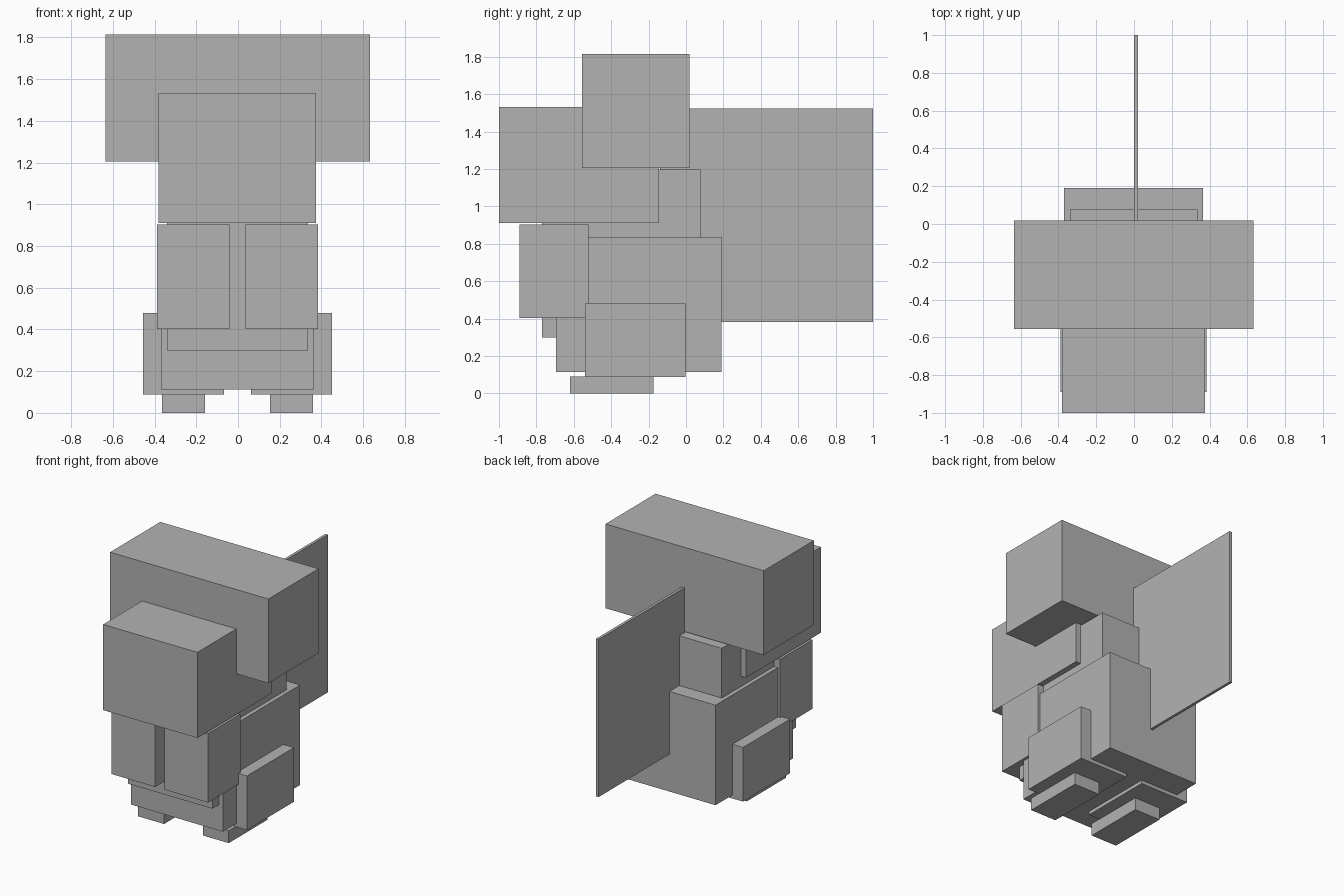
import bpy
from mathutils import Vector

default_cube = bpy.data.objects.get("Cube")
if default_cube:
    bpy.data.objects.remove(default_cube, do_unlink=True)

# Single flat colour
grey = bpy.data.materials.new("plain grey")
grey.use_nodes = True
grey.diffuse_color = (0.45, 0.45, 0.45, 1)
shader = next(n for n in grey.node_tree.nodes if n.type == "BSDF_PRINCIPLED")
shader.inputs["Base Color"].default_value = grey.diffuse_color


def block(name, x, y, z):
    """Box spanning the given (low, high) range on each axis."""
    low, high = Vector((x[0], y[0], z[0])), Vector((x[1], y[1], z[1]))
    bpy.ops.mesh.primitive_cube_add(size=1)
    part = bpy.context.object
    part.name = part.data.name = name
    for v in part.data.vertices:
        v.co = (low + high) / 2 + v.co * (high - low)
    part.data.materials.append(grey)


def pair(name, x, y, z):
    """Matching blocks on the left (+x) and right (-x)."""
    block("left_" + name, x, y, z)
    block("right_" + name, (-x[1] - 0.005, -x[0] - 0.005), y, z)


# Head with the wide block across its back
block("head", (-0.38, 0.375), (-1.0, -0.145), (0.91, 1.53))
block("ears", (-0.635, 0.632), (-0.555, 0.018), (1.205, 1.815))

# Inner torso, lower body and thin upright tail plate
block("torso", (-0.34, 0.335), (-0.77, 0.077), (0.3, 1.197))
block("body", (-0.37, 0.365), (-0.695, 0.19), (0.113, 0.837))
block("tail", (0.0, 0.02), (-0.14, 1.0), (0.382, 1.523))

# Limbs
pair("arm", (0.035, 0.384), (-0.89, -0.522), (0.403, 0.903))
pair("leg", (0.063, 0.45), (-0.54, -0.003), (0.088, 0.48))
pair("foot", (0.153, 0.36), (-0.62, -0.175), (0.0, 0.09))
